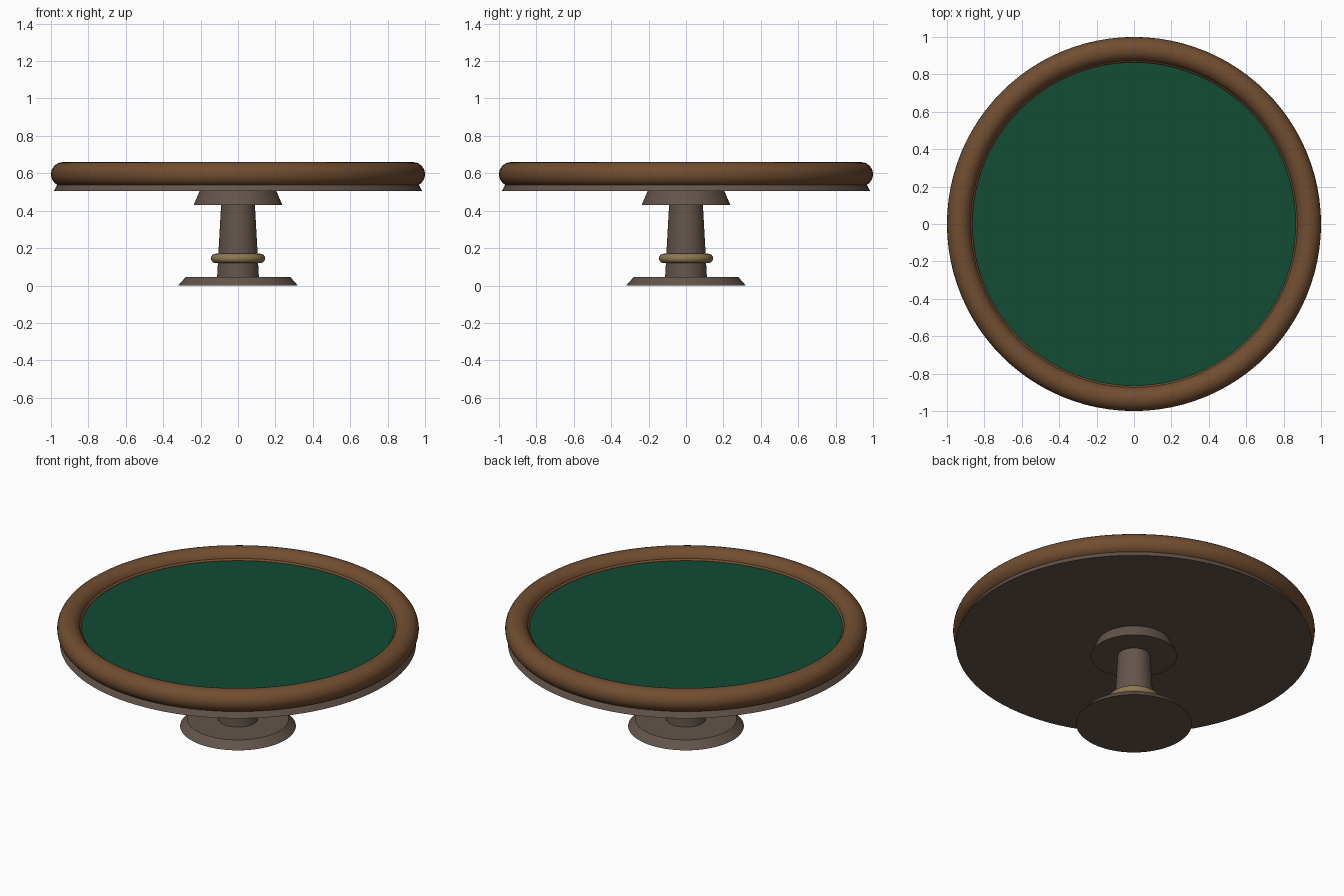
import bpy
import math

if "Cube" in bpy.data.objects:
    bpy.data.objects.remove(bpy.data.objects["Cube"], do_unlink=True)


def make_material(name, rgb):
    mat = bpy.data.materials.new(name)
    mat.use_nodes = True
    color = (*rgb, 1.0)
    mat.diffuse_color = color
    mat.node_tree.nodes["Principled BSDF"].inputs["Base Color"].default_value = color
    return mat


WOOD = make_material("warm wood", (0.165, 0.075, 0.030))
DARK = make_material("grey brown wood", (0.125, 0.090, 0.070))
FELT = make_material("green felt", (0.006, 0.072, 0.034))
BRASS = make_material("dull brass", (0.27, 0.19, 0.085))


def finish(name, mat):
    obj = bpy.context.object
    obj.name = name
    obj.data.name = name
    obj.data.materials.append(mat)
    bpy.ops.object.shade_smooth_by_angle(angle=math.radians(30))
    return obj


def tapered_disc(name, mat, r_bottom, r_top, z_bottom, z_top):
    bpy.ops.mesh.primitive_cone_add(
        vertices=96, radius1=r_bottom, radius2=r_top,
        depth=z_top - z_bottom, location=(0, 0, (z_bottom + z_top) / 2))
    return finish(name, mat)


def ring(name, mat, major, minor, z):
    bpy.ops.mesh.primitive_torus_add(
        major_segments=96, minor_segments=24,
        major_radius=major, minor_radius=minor, location=(0, 0, z))
    return finish(name, mat)


# Pedestal
tapered_disc("foot", DARK, 0.32, 0.28, 0.0, 0.045)
tapered_disc("column", DARK, 0.112, 0.09, 0.04, 0.44)
ring("column_band", BRASS, 0.12, 0.025, 0.145)
tapered_disc("collar", DARK, 0.237, 0.203, 0.43, 0.51)

# Table top
tapered_disc("under_plate", DARK, 0.985, 0.95, 0.505, 0.57)
ring("padded_rail", WOOD, 0.935, 0.065, 0.595)
ring("inner_trim", WOOD, 0.876, 0.012, 0.603)

# Playing surface, softly shaded across its rim
felt = tapered_disc("felt_surface", FELT, 0.872, 0.872, 0.56, 0.605)
bpy.ops.object.shade_smooth()
